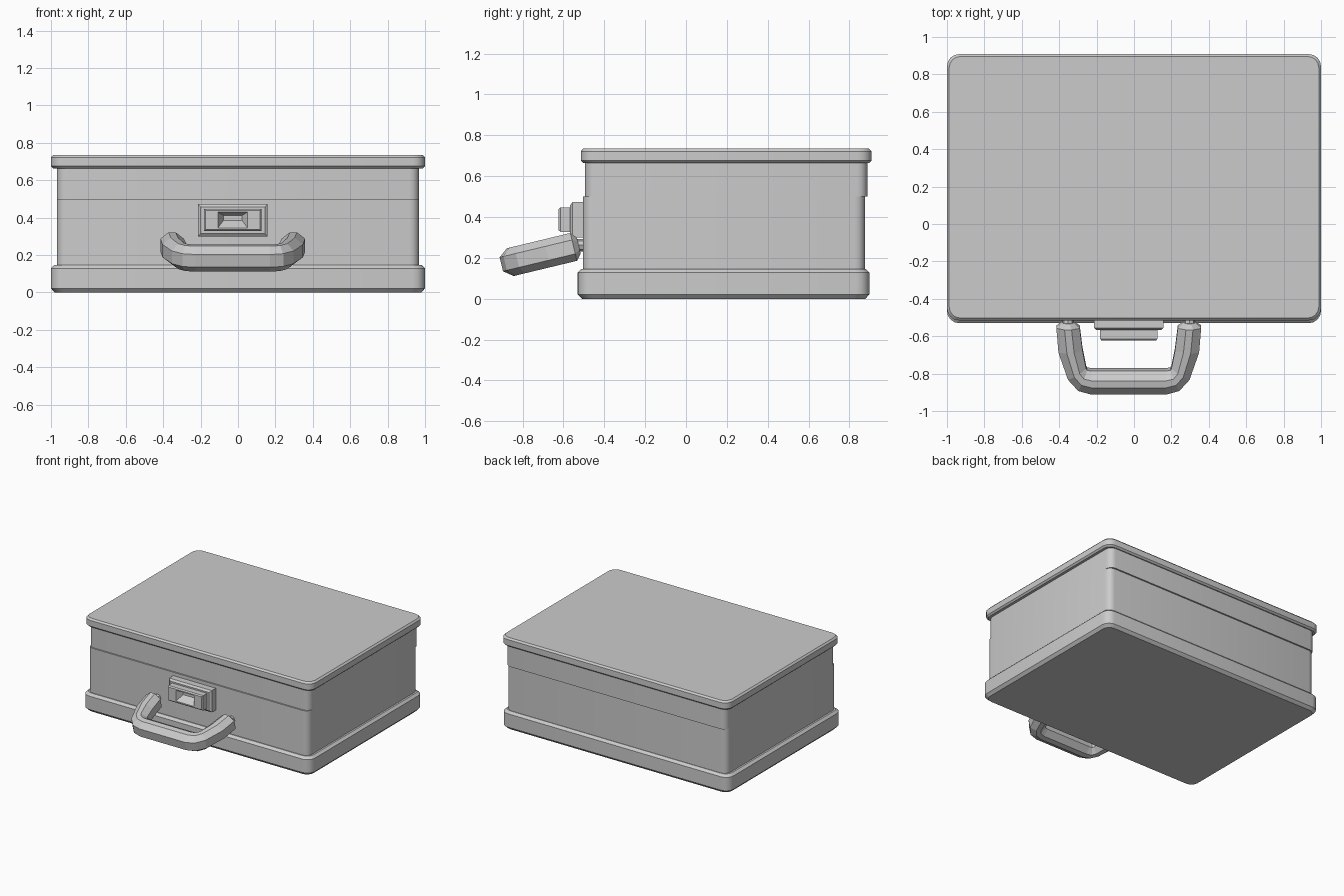
import bpy, math
from mathutils import Vector

if "Cube" in bpy.data.objects:
    bpy.data.objects.remove(bpy.data.objects["Cube"])

CX = -0.028   # handle and latch sit slightly left of centre


def make(name, rings, smooth=False, cap=True):
    """Skin a list of equal-length point rings into a closed solid."""
    n = len(rings[0])
    verts = [p for r in rings for p in r]
    faces = [(i * n + j, i * n + (j + 1) % n, (i + 1) * n + (j + 1) % n, (i + 1) * n + j)
             for i in range(len(rings) - 1) for j in range(n)]
    if cap:
        faces += [tuple(reversed(range(n))), tuple(range(len(verts) - n, len(verts)))]
    me = bpy.data.meshes.new(name)
    me.from_pydata(verts, [], faces)
    ob = bpy.data.objects.new(name, me)
    bpy.context.collection.objects.link(ob)
    bpy.context.view_layer.objects.active = ob
    ob.select_set(True)
    bpy.ops.object.mode_set(mode='EDIT')
    bpy.ops.mesh.select_all(action='SELECT')
    bpy.ops.mesh.normals_make_consistent(inside=False)
    bpy.ops.object.mode_set(mode='OBJECT')
    if smooth:
        bpy.ops.object.shade_smooth_by_angle(angle=math.radians(30))
    ob.select_set(False)
    return ob


def rounded(hx, y0, y1, r, z, inset=0.0, seg=4):
    """Rounded rectangle ring at height z."""
    hx, y0, y1, r = hx - inset, y0 + inset, y1 - inset, max(r - inset * 0.4, 0.01)
    pts = []
    for k, (cx, cy) in enumerate([(hx - r, y1 - r), (-hx + r, y1 - r),
                                  (-hx + r, y0 + r), (hx - r, y0 + r)]):
        for s in range(seg + 1):
            a = math.radians(90 * (k + s / seg))
            pts.append((cx + r * math.cos(a), cy + r * math.sin(a), z))
    return pts


def shell(name, hx, y0, y1, r, levels):
    make(name, [rounded(hx, y0, y1, r, z, i) for z, i in levels], smooth=True)


# Case: base tray, lower body, lid body, lid rim
shell("base_tray", 1.0, -0.53, 0.898, 0.065,
      [(0, 0.02), (0.022, 0), (0.128, 0), (0.146, 0.018)])
shell("lower_body", 0.968, -0.505, 0.876, 0.05, [(0.1, 0), (0.5, 0)])
shell("lid_body", 0.968, -0.494, 0.888, 0.05, [(0.5, 0), (0.69, 0)])
shell("lid_rim", 1.0, -0.515, 0.908, 0.065,
      [(0.664, 0.012), (0.676, 0), (0.722, 0), (0.735, 0.012)])


def rect(hx, z0, z1, y):
    return [(CX - hx, y, z0), (CX + hx, y, z0), (CX + hx, y, z1), (CX - hx, y, z1)]


# Latch: back plate and raised block with a funnel recess
make("latch_plate", [rect(0.187, 0.30, 0.473, -0.49), rect(0.187, 0.30, 0.473, -0.555),
                     rect(0.172, 0.315, 0.458, -0.567)])
make("latch_block", [rect(0.153, 0.328, 0.447, -0.55), rect(0.153, 0.328, 0.447, -0.615),
                     rect(0.145, 0.336, 0.439, -0.624), rect(0.08, 0.345, 0.43, -0.624),
                     rect(0.05, 0.385, 0.412, -0.575)])

# Handle: half listed as (outer x, y, inner x, y, thickness), mirrored
half = [(0.355, -0.525, 0.295, -0.525, 0.04), (0.387, -0.55, 0.262, -0.55, 0.07),
        (0.376, -0.68, 0.247, -0.67, 0.07), (0.325, -0.825, 0.228, -0.765, 0.07),
        (0.27, -0.885, 0.222, -0.775, 0.07), (0.20, -0.904, 0.20, -0.778, 0.07)]
stations = [(1,) + s for s in half] + [(-1,) + s for s in reversed(half)]
TILT = math.radians(13.5)
section = [(0, -0.5), (0, 0.5), (0.35, 1), (0.65, 1), (1, 0.5), (1, -0.5), (0.65, -1), (0.35, -1)]
rings = []
for side, ox, oy, ix, iy, th in stations:
    ring = []
    for t, h in section:
        x, y = ox + (ix - ox) * t, oy + (iy - oy) * t
        z = 0.255 + (y + 0.545) * math.tan(TILT)
        ring.append((CX + side * x, y - h * th * math.sin(TILT), z + h * th * math.cos(TILT)))
    rings.append(ring)
make("handle", rings)

# Pins joining the handle to the body
for side, label in ((-1, "left"), (1, "right")):
    circles = [[(CX + side * 0.325 + 0.03 * math.cos(a), y, 0.262 + 0.03 * math.sin(a))
                for a in (math.tau * k / 8 for k in range(8))] for y in (-0.49, -0.54)]
    make("handle_pin_" + label, circles)
